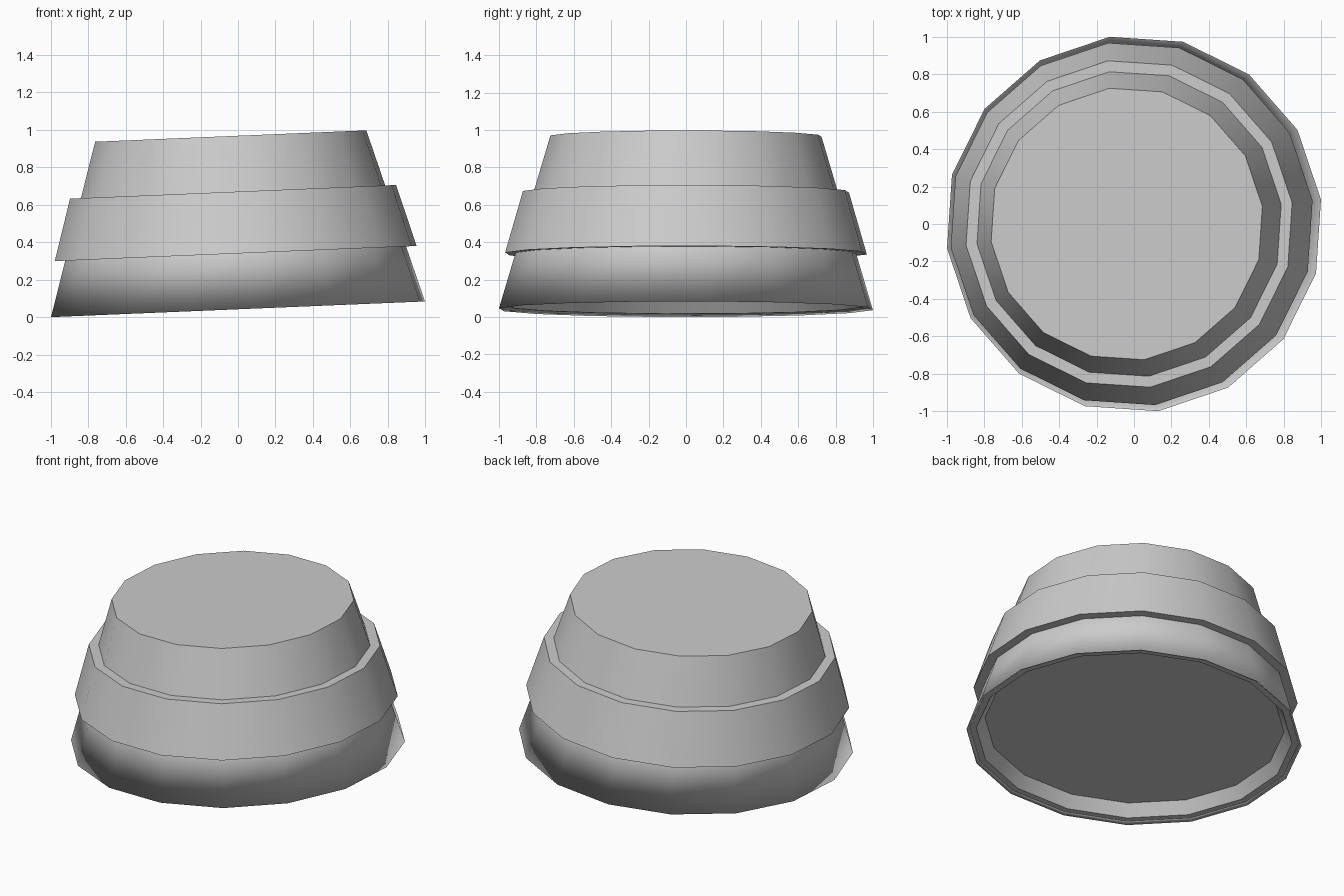
import bpy
import bmesh
from math import cos, sin, pi, radians

SIDES = 16
TURN = radians(7.4)    # rotation of the facets about the axis
TILT = radians(-2.4)   # whole model leans slightly to its right
BASE_Z = 0.042

cube = bpy.data.objects.get("Cube")
if cube:
    bpy.data.objects.remove(cube, do_unlink=True)

grey = bpy.data.materials.new("plain grey")
grey.use_nodes = True
colour = (0.6, 0.6, 0.6, 1)
grey.diffuse_color = colour
grey.node_tree.nodes["Principled BSDF"].inputs["Base Color"].default_value = colour


def lathe(name, profile, cap_start=False, cap_end=False, soft=False):
    """Spin a (radius, height) profile into a faceted ring, with optional caps."""
    bm = bmesh.new()
    angles = [TURN + 2 * pi * i / SIDES for i in range(SIDES)]
    rings = [[bm.verts.new((r * cos(a), r * sin(a), z)) for a in angles]
             for r, z in profile]
    for low, high in zip(rings, rings[1:]):
        for i in range(SIDES):
            j = (i + 1) % SIDES
            bm.faces.new((low[i], low[j], high[j], high[i]))
    if cap_start:
        bm.faces.new(rings[0][::-1])
    if cap_end:
        bm.faces.new(rings[-1])
    mesh = bpy.data.meshes.new(name)
    bm.to_mesh(mesh)
    bm.free()
    mesh.materials.append(grey)

    obj = bpy.data.objects.new(name, mesh)
    bpy.context.collection.objects.link(obj)
    obj.location.z = BASE_Z
    obj.rotation_euler.y = TILT
    bpy.ops.object.select_all(action="DESELECT")
    obj.select_set(True)
    bpy.context.view_layer.objects.active = obj
    if soft:
        bpy.ops.object.shade_smooth()
    else:
        bpy.ops.object.shade_smooth_by_angle(angle=radians(30))
    return obj


# Tapered upper body with a flat lid
lathe("upper_body", [(0.918, 0.3), (0.731, 0.926)], cap_end=True)

# Flared skirt, softly shaded around its thin bottom lip
lathe("lower_skirt", [(0.99, 0.015), (1.008, 0), (0.918, 0.3)], soft=True)

# Raised band around the middle
lathe("middle_band", [(0.91, 0.298), (0.975, 0.298), (0.879, 0.628), (0.815, 0.628)])

# Recessed underside: floor, inner wall and flat rim
lathe("base_recess", [(0.9, 0.09), (0.95, 0.015), (0.99, 0.015)], cap_start=True)
